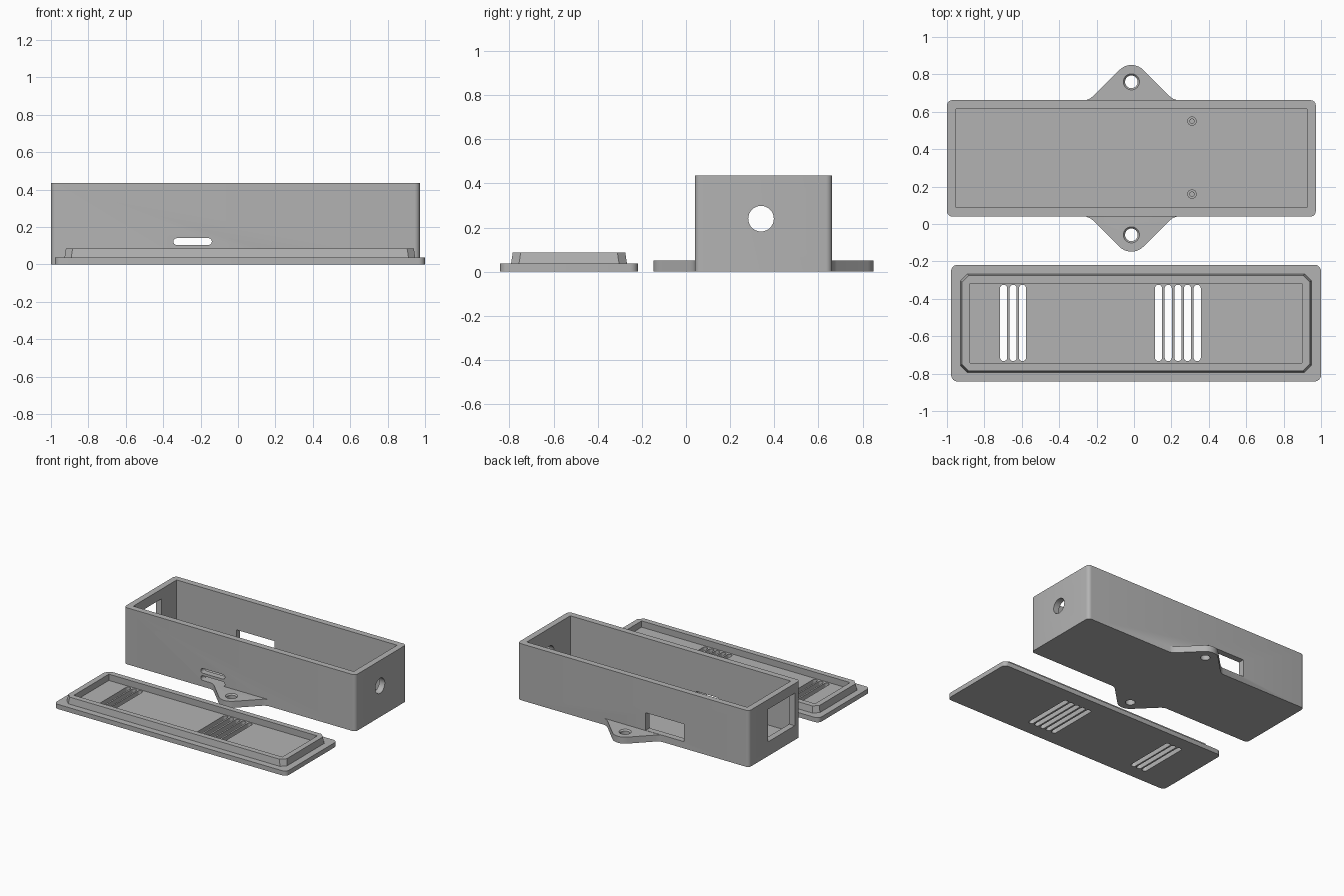
import bpy, bmesh, math
from mathutils import Matrix, Vector

if "Cube" in bpy.data.objects:
    bpy.data.objects.remove(bpy.data.objects["Cube"])

grey = bpy.data.materials.new("grey plastic")
grey.diffuse_color = (0.45, 0.45, 0.45, 1)
grey.use_nodes = True
grey.node_tree.nodes["Principled BSDF"].inputs["Base Color"].default_value = grey.diffuse_color


def prism(name, pts, z0, z1, top=None):
    """Extrude a 2D outline from z0 to z1; 'top' is an optional second outline."""
    bm = bmesh.new()
    lo = [bm.verts.new((x, y, z0)) for x, y in pts]
    hi = [bm.verts.new((x, y, z1)) for x, y in (top or pts)]
    n = len(lo)
    bm.faces.new(lo[::-1])
    bm.faces.new(hi)
    for i in range(n):
        bm.faces.new((lo[i], lo[(i + 1) % n], hi[(i + 1) % n], hi[i]))
    bmesh.ops.recalc_face_normals(bm, faces=bm.faces)
    me = bpy.data.meshes.new(name)
    bm.to_mesh(me)
    bm.free()
    me.materials.append(grey)
    ob = bpy.data.objects.new(name, me)
    bpy.context.collection.objects.link(ob)
    return ob


def rounded(x0, x1, y0, y1, r=0.0, seg=6):
    """Rectangle outline; seg=1 gives chamfered corners."""
    if r == 0:
        return [(x0, y0), (x1, y0), (x1, y1), (x0, y1)]
    pts = []
    corners = [(x1 - r, y1 - r), (x0 + r, y1 - r), (x0 + r, y0 + r), (x1 - r, y0 + r)]
    for k, (cx, cy) in enumerate(corners):
        for i in range(seg + 1):
            a = math.pi / 2 * (k + i / seg)
            pts.append((cx + r * math.cos(a), cy + r * math.sin(a)))
    return pts


def circle(cx, cy, r, n=32):
    return [(cx + r * math.cos(2 * math.pi * i / n), cy + r * math.sin(2 * math.pi * i / n))
            for i in range(n)]


def combine(ob, other, op='DIFFERENCE'):
    """Boolean with a helper, which is then removed."""
    m = ob.modifiers.new("cut", 'BOOLEAN')
    m.operation, m.object, m.solver = op, other, 'EXACT'
    bpy.context.view_layer.objects.active = ob
    bpy.ops.object.modifier_apply(modifier=m.name)
    bpy.data.objects.remove(other)


def along_y(pts, y0, y1):
    """Cutter with an (x, z) outline running along y."""
    ob = prism("cutter", pts, -y1, -y0)
    ob.data.transform(Matrix.Rotation(math.pi / 2, 4, 'X'))
    return ob


def along_x(pts, x0, x1):
    """Cutter with a (y, z) outline running along x."""
    ob = prism("cutter", pts, x0, x1)
    ob.data.transform(Matrix(((0, 0, 1, 0), (1, 0, 0, 0), (0, 1, 0, 0), (0, 0, 0, 1))))
    return ob


def smooth(ob):
    bpy.ops.object.select_all(action='DESELECT')
    ob.select_set(True)
    bpy.context.view_layer.objects.active = ob
    bpy.ops.object.shade_smooth_by_angle(angle=math.radians(30))


X0, X1, Y0, Y1, H = -1.0, 0.972, 0.04, 0.662, 0.435
WALL, FLOOR, MID = 0.047, 0.045, 0.351

# Open box
box = prism("box_body", rounded(X0, X1, Y0, Y1, 0.028), 0, H)

# Mounting ears: round tip, 45 degree flanks, soft flare into the wall
EX, EY, ER = -0.014, 0.76, 0.09
tip = [(EX + ER * math.cos(math.radians(a)), EY + ER * math.sin(math.radians(a)))
       for a in range(45, 136, 9)]
flare = [(0.205, 0.683), (0.222, 0.67), (0.25, 0.66)]
ear = ([(EX + x, y) for x, y in flare[::-1]] + tip +
       [(EX - x, y) for x, y in flare] + [(EX - 0.25, 0.64), (EX + 0.25, 0.64)])
for side in (1, -1):
    flip = lambda pts: [(x, MID + side * (y - MID)) for x, y in pts]
    combine(box, prism("ear", flip(ear), 0, 0.05), 'UNION')
    # screw hole with countersunk mouth
    combine(box, prism("cutter", flip(circle(EX, EY, 0.034)), -0.05, 0.1))
    combine(box, prism("cutter", flip(circle(EX, EY, 0.034)), 0.04, 0.051,
                       flip(circle(EX, EY, 0.044))))

# Cavity
combine(box, prism("cutter", rounded(X0 + WALL, X1 - WALL, Y0 + WALL, Y1 - WALL), FLOOR, H + 0.1))
# Two narrow slots in the front wall
for z in (0.066, 0.122):
    combine(box, along_y(rounded(-0.345, -0.14, z - 0.018, z + 0.018, 0.0175), 0.0, 0.12))
# Window in the back wall
combine(box, along_y(rounded(-0.445, -0.12, 0.052, 0.187), 0.58, 0.7))
# Window in the left end, round hole in the right end
combine(box, along_x(rounded(0.105, 0.43, 0.11, 0.36), -1.1, -0.9))
combine(box, along_x(circle(0.34, 0.24, 0.058), 0.85, 1.1))
smooth(box)

# Floor posts with locating pins
for y in (0.16, 0.55):
    post = prism("floor_post", circle(0.31, y, 0.025, 24), FLOOR - 0.01, 0.075)
    combine(post, prism("pin", circle(0.31, y, 0.014, 24), 0.05, 0.1), 'UNION')
    smooth(post)

# Lid plate
lid = prism("lid_plate", rounded(-0.978, 1.0, -0.842, -0.218, 0.035), 0, 0.036)
# Ventilation slots
for x in (-0.697, -0.646, -0.596, 0.131, 0.183, 0.235, 0.286, 0.338):
    combine(lid, prism("cutter", rounded(x - 0.019, x + 0.019, -0.733, -0.325, 0.0185), -0.1, 0.1))
smooth(lid)

# Raised rim of the lid, chamfered corners and slightly tapered
rim = prism("lid_rim", rounded(-0.928, 0.948, -0.793, -0.267, 0.036, 1), 0.034, 0.086,
            rounded(-0.92, 0.94, -0.785, -0.275, 0.036, 1))
combine(rim, prism("cutter", rounded(-0.882, 0.902, -0.747, -0.313), 0.0, 0.1,
                   rounded(-0.877, 0.897, -0.742, -0.318)))
